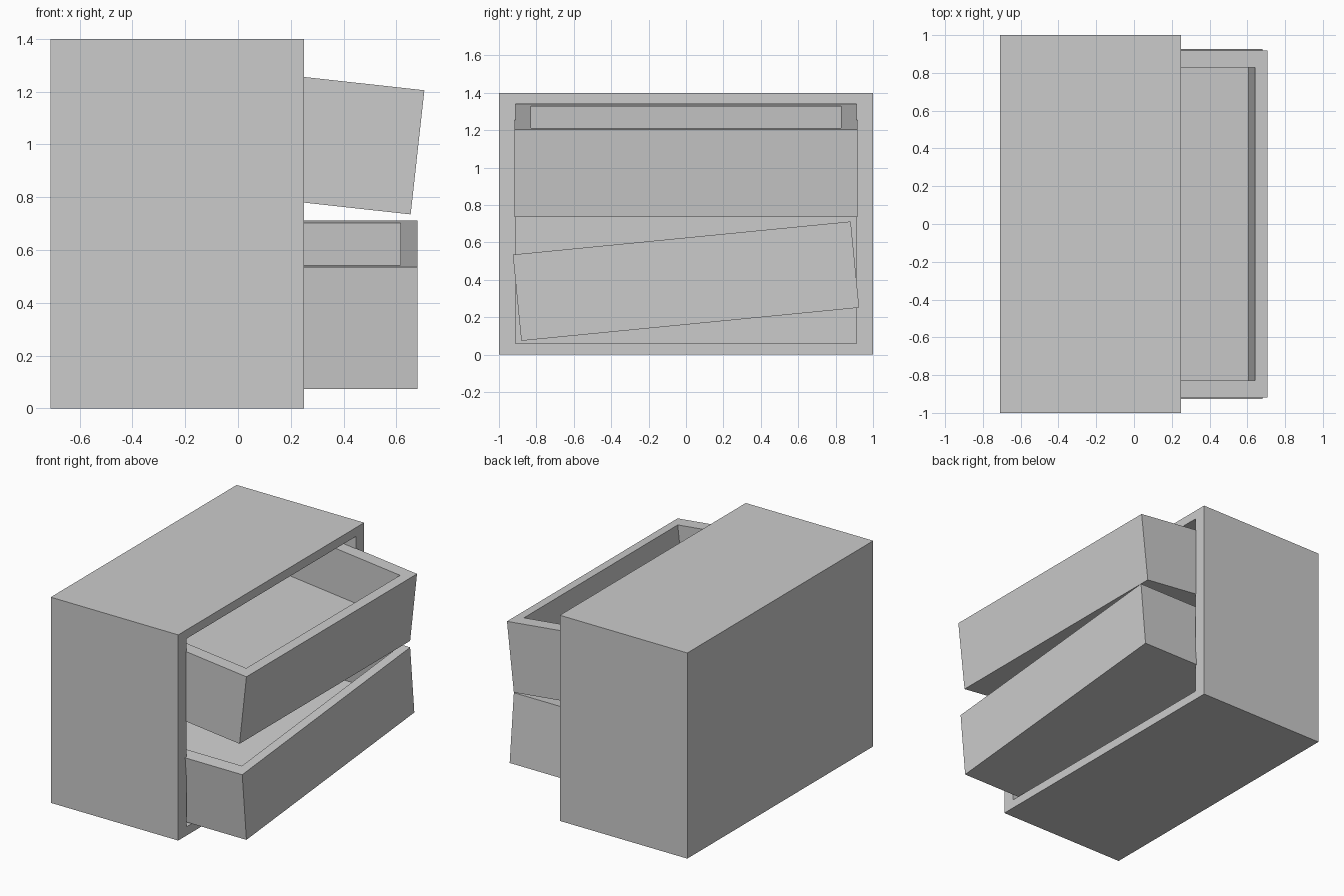
import bpy, bmesh
from math import radians
from mathutils import Vector, Matrix

if "Cube" in bpy.data.objects:
    bpy.data.objects.remove(bpy.data.objects["Cube"])


def hollow_box(name, lo, hi, axis, wall, depth):
    """Box from lo to hi with a pocket sunk into its +axis face."""
    lo, hi = Vector(lo), Vector(hi)
    size, mid = hi - lo, (lo + hi) / 2
    bm = bmesh.new()
    bmesh.ops.create_cube(bm, size=1, matrix=Matrix.Translation(mid) @ Matrix.Diagonal((*size, 1)))
    bm.normal_update()
    face = max(bm.faces, key=lambda f: f.normal[axis])
    bmesh.ops.inset_individual(bm, faces=[face], thickness=0.02)
    # rim width differs per direction, so place the inset loop exactly
    for v in face.verts:
        for i in range(3):
            if i != axis:
                v.co[i] = lo[i] + wall[i] if v.co[i] < mid[i] else hi[i] - wall[i]
    new = bmesh.ops.extrude_discrete_faces(bm, faces=[face])["faces"][0]
    for v in new.verts:
        v.co[axis] -= depth
    bmesh.ops.recalc_face_normals(bm, faces=bm.faces)
    mesh = bpy.data.meshes.new(name)
    bm.to_mesh(mesh)
    bm.free()
    ob = bpy.data.objects.new(name, mesh)
    bpy.context.collection.objects.link(ob)
    return ob


def drawer(name, width, height, front, tilt):
    """Open-topped drawer whose origin is the centre of its front panel."""
    ob = hollow_box(name, (-1.2, -width / 2, -height / 2), (0, width / 2, height / 2),
                    2, (0.065, 0.09, 0), 0.315)
    ob.location = front
    ob.rotation_euler = [radians(a) for a in tilt]
    return ob


# cabinet shell, open towards +x
hollow_box("cabinet", (-0.71, -1, 0), (0.25, 1, 1.4), 0, (0, 0.088, 0.06), 0.89)

# upper drawer droops forward, lower drawer hangs crooked
drawer("upper_drawer", 1.835, 0.473, (0.68, 0, 0.97), (0, 6.3, 0))
drawer("lower_drawer", 1.815, 0.463, (0.68, 0, 0.393), (5.6, 0, 0))
